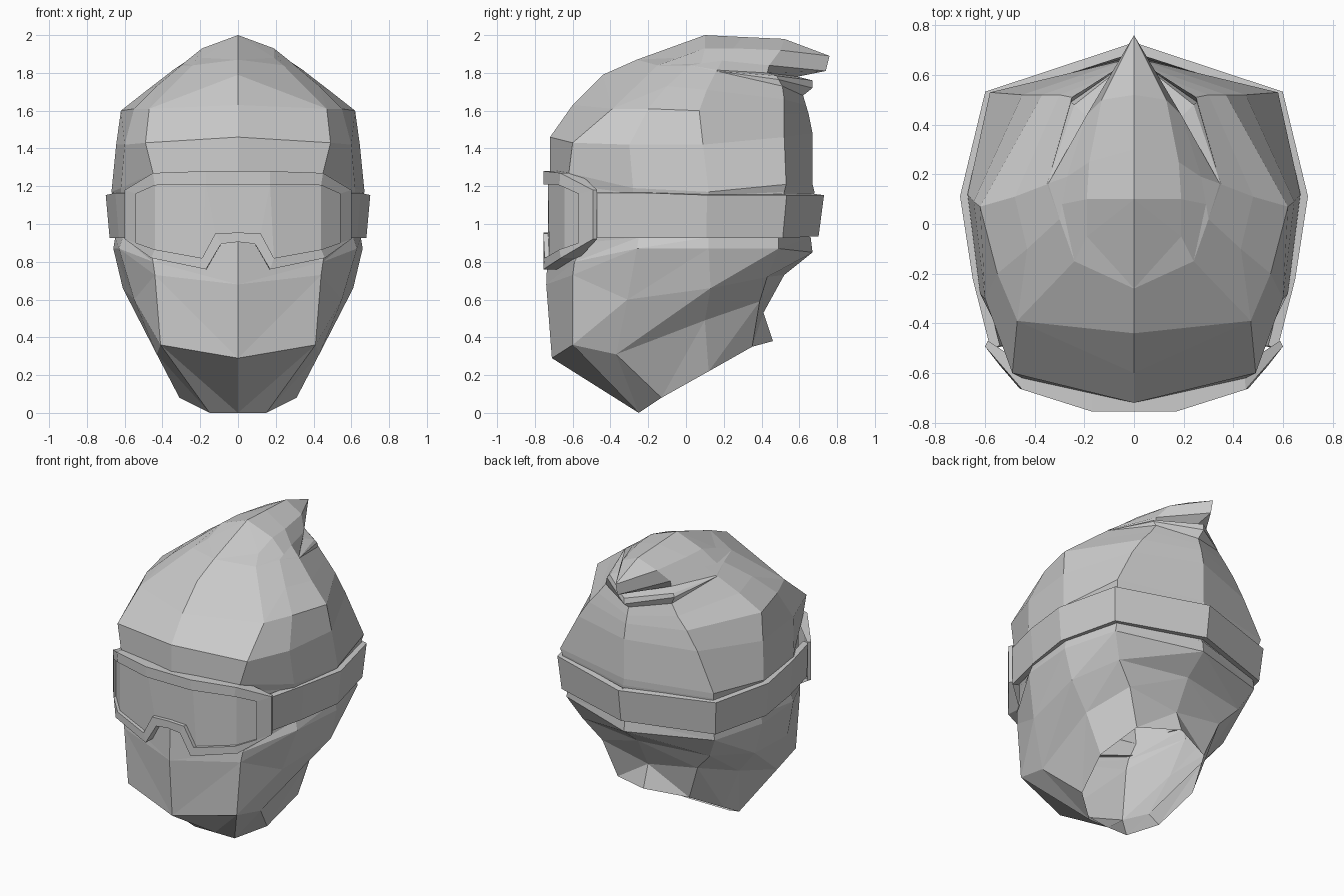
import bpy, bmesh


def loft(name, rings, extra=(), split=False):
    """Skin half-rings (front centre -> right side -> back centre), then mirror across x."""
    bm = bmesh.new()
    rows = [[bm.verts.new(p) for p in r] for r in rings]
    for a, b in zip(rows, rows[1:]):
        for i in range(len(a) - 1):
            if split:
                bm.faces.new((a[i], a[i + 1], b[i + 1]))
                bm.faces.new((a[i], b[i + 1], b[i]))
            else:
                bm.faces.new((a[i], a[i + 1], b[i + 1], b[i]))
    for f in extra:
        bm.faces.new([rows[0][i] for i in f])
    bmesh.ops.remove_doubles(bm, verts=bm.verts, dist=0.0005)
    me = bpy.data.meshes.new(name)
    bm.to_mesh(me)
    bm.free()
    ob = bpy.data.objects.new(name, me)
    bpy.context.collection.objects.link(ob)
    m = ob.modifiers.new("mirror", 'MIRROR')
    m.use_clip = True
    return ob


# Lower face mask: open neck, jaw line, cheek, ledge under the strap
loft("face_mask", [
    [(0, -.25, 0), (.15, -.25, 0), (.31, -.13, .08), (.37, .12, .22), (.27, .35, .35), (0, .46, .38)],
    [(0, -.71, .29), (.41, -.60, .36), (.43, -.37, .31), (.47, .10, .49), (.36, .39, .59), (0, .41, .53)],
    [(0, -.74, .68), (.44, -.60, .73), (.55, -.31, .60), (.61, .13, .66), (.48, .43, .72), (0, .52, .73)],
    [(0, -.73, .91), (.45, -.59, .80), (.63, -.26, .87), (.66, .12, .87), (.56, .49, .87), (0, .67, .85)],
    [(0, -.70, .95), (.47, -.54, .90), (.61, -.25, .93), (.65, .12, .93), (.55, .49, .93), (0, .66, .93)],
], split=True)

# Main shell of the hood, starting tucked in behind the strap
crown = [(0, -.26, 1.87), (.24, -.15, 1.84), (.30, .02, 1.84), (.35, .16, 1.81), (.25, .51, 1.73), (0, .62, 1.68)]
loft("hood", [
    [(0, -.68, .93), (.47, -.54, .90), (.60, -.25, .92), (.64, .12, .92), (.55, .49, .92), (0, .65, .92)],
    [(0, -.68, 1.25), (.46, -.56, 1.20), (.62, -.28, 1.16), (.66, .12, 1.15), (.57, .52, 1.17), (0, .68, 1.17)],
    [(0, -.72, 1.28), (.45, -.62, 1.27), (.62, -.28, 1.19), (.67, .12, 1.17), (.58, .53, 1.21), (0, .67, 1.21)],
    [(0, -.72, 1.46), (.49, -.60, 1.43), (.60, -.30, 1.42), (.645, .09, 1.42), (.45, .52, 1.46), (0, .67, 1.48)],
    [(0, -.60, 1.63), (.47, -.39, 1.61), (.55, -.20, 1.61), (.62, .07, 1.60), (.37, .52, 1.58), (0, .65, 1.58)],
    [(0, -.44, 1.79), (.47, -.39, 1.61), (.43, -.10, 1.73), (.48, .11, 1.71), (.30, .52, 1.66), (0, .635, 1.63)],
    crown,
])

# Folded point at the back of the hood: lip, recess, spike edge, ridge
tip = (0, .76, 1.89)
loft("hood_point", [
    crown,
    crown[:4] + [(.255, .49, 1.765), (0, .67, 1.72)],
    crown[:4] + [(.24, .48, 1.785), (0, .67, 1.76)],
    crown[:3] + [(.345, .163, 1.815), (.19, .43, 1.80), (0, .59, 1.78)],
    crown[:2] + [(.29, .08, 1.85), (.27, .19, 1.865), (.19, .44, 1.84), (0, .74, 1.81)],
    crown[:1] + [(.19, -.05, 1.88), (.19, .10, 1.93), (.18, .25, 1.93), (.13, .50, 1.92), tip],
    [(0, .10, 2), (0, .10, 2), (0, .10, 2), (0, .30, 1.99), (0, .52, 1.98), tip],
])

# Elastic strap running from the goggles round the back
path = [(.57, -.50), (.64, -.22), (.69, .11), (.59, .525), (0, .72)]
strap = loft("goggle_strap", [
    [(x * .985, y * (.975 if y > 0 else 1), .925 + .01 * (y > .6)) for x, y in path],
    [(x * 1.015, y * (1.015 if y > 0 else 1), 1.165 - .012 * (y > 0)) for x, y in path],
])
s = strap.modifiers.new("thickness", 'SOLIDIFY')
s.thickness = .04
s.offset = -1
strap.modifiers.move(1, 0)


def curve_y(x):
    """Wrap-around depth of the goggles at a given x."""
    pts = [(0, -.755), (.17, -.755), (.47, -.66), (.61, -.48)]
    for (x0, y0), (x1, y1) in zip(pts, pts[1:]):
        if x <= x1:
            return y0 + (y1 - y0) * (x - x0) / (x1 - x0)
    return pts[-1][1]


# Goggle frame: inner wall, front face, outer wall
outer = [(0, 1.28), (.17, 1.28), (.45, 1.27), (.60, 1.18), (.60, .92),
         (.46, .82), (.17, .76), (.09, .895), (0, .905)]
inner = [(0, 1.21), (.17, 1.21), (.44, 1.205), (.54, 1.16), (.54, .90),
         (.44, .865), (.19, .82), (.12, .95), (0, .955)]


def wrap(loop, back=0):
    return [(x, curve_y(x) + back, z) for x, z in loop]


loft("goggle_frame", [wrap(inner, .03), wrap(inner), wrap(outer),
                      [(x * .98, min(y + .1, -.47), z) for x, y, z in wrap(outer)]])

# Lens panels set back inside the frame
lens = wrap(inner, .025)
loft("goggle_lens", [lens],
     extra=[(0, 8, 7, 1), (1, 7, 6), (1, 6, 5, 2), (2, 5, 4, 3)])
